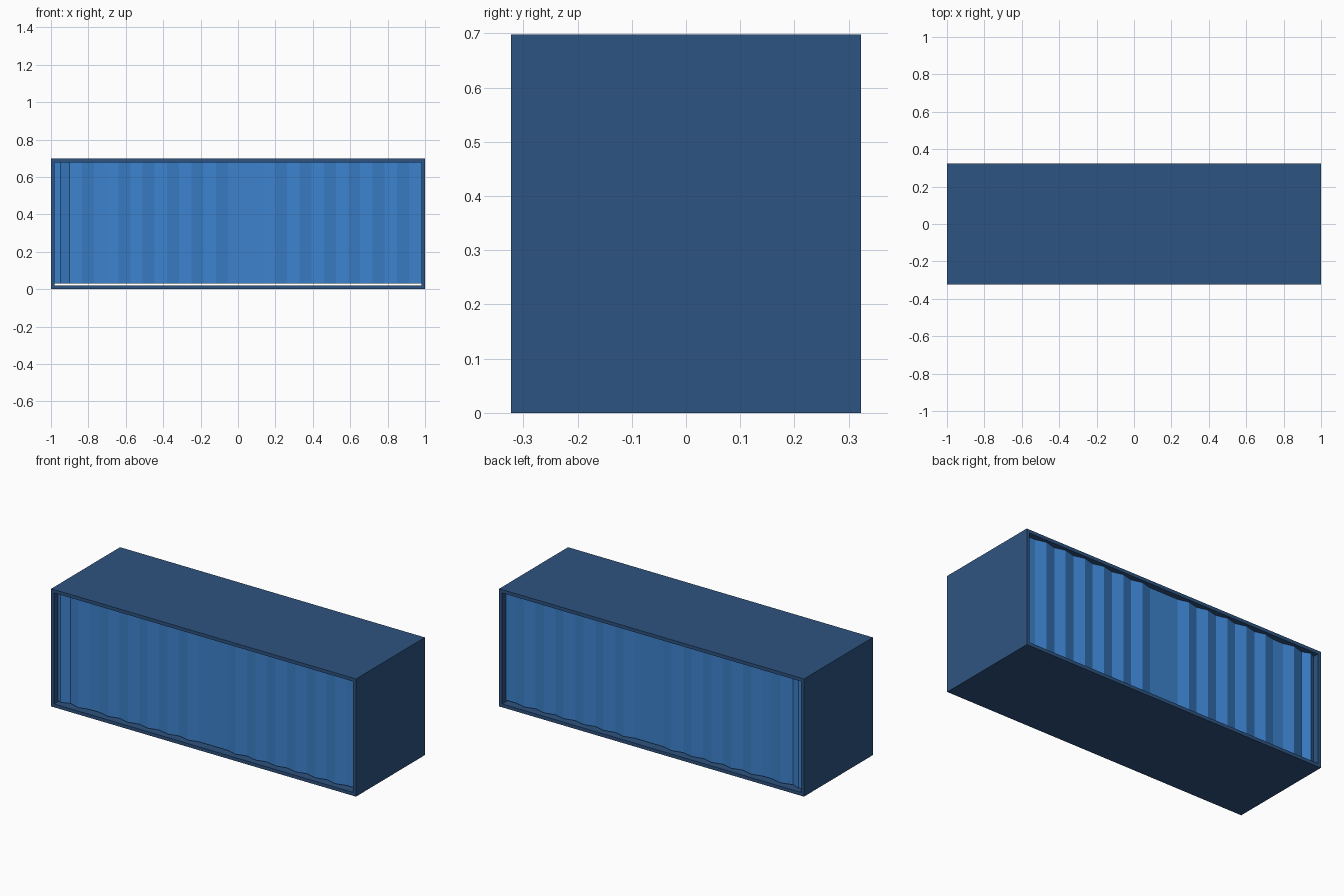
import bpy, bmesh

if "Cube" in bpy.data.objects:
    bpy.data.objects.remove(bpy.data.objects["Cube"])

W, D, H, T = 2.0, 0.645, 0.698, 0.02   # outer size and wall thickness


def material(name, rgb):
    m = bpy.data.materials.new(name)
    m.diffuse_color = (*rgb, 1)
    m.use_nodes = True
    m.node_tree.nodes["Principled BSDF"].inputs["Base Color"].default_value = m.diffuse_color
    return m


frame_blue = material("dark_blue", (0.027, 0.088, 0.220))
panel_blue = material("bright_blue", (0.045, 0.223, 0.610))


def finish(bm, name, mat):
    bmesh.ops.recalc_face_normals(bm, faces=bm.faces)
    me = bpy.data.meshes.new(name)
    bm.to_mesh(me)
    bm.free()
    ob = bpy.data.objects.new(name, me)
    bpy.context.collection.objects.link(ob)
    me.materials.append(mat)
    return ob


# frame: rectangular tube open at front and back
bm = bmesh.new()
rings = []
for y in (-D / 2, D / 2):
    for t in (0, T):
        x = W / 2 - t
        rings.append([bm.verts.new((px, y, pz)) for px, pz in
                      ((-x, t), (x, t), (x, H - t), (-x, H - t))])
fo, fi, bo, bi = rings
for a, b in ((fo, fi), (fi, bi), (bi, bo), (bo, fo)):
    for i in range(4):
        j = (i + 1) % 4
        bm.faces.new((a[i], a[j], b[j], b[i]))
finish(bm, "container_frame", frame_blue)

# corrugated side profile: (x, depth behind the frame face)
OUT, IN, P, S = 0.018, 0.034, 0.1305, 0.064
prof = [(-0.98, IN), (-0.95, OUT), (-0.90, IN + 0.004),
        (-0.834, OUT), (-0.77, IN), (-0.705, IN)]
for i in range(5):
    prof += [(-0.64 + i * P, OUT), (-0.64 + i * P + S, IN)]
prof += [(0.134, IN)]
for i in range(6):
    prof += [(0.198 + i * P, OUT), (0.198 + i * P + S, IN)]
prof += [(0.98, IN)]

# front and back corrugated walls, mirrored in y
SHEET = 0.003
for name, s in (("front_corrugated_wall", -1), ("back_corrugated_wall", 1)):
    bm = bmesh.new()
    outline = [(x, s * (D / 2 - d)) for x, d in prof]
    outline += [(x, s * (D / 2 - d - SHEET)) for x, d in reversed(prof)]
    n = len(prof)
    low = [bm.verts.new((x, y, 0.03)) for x, y in outline]
    top = [bm.verts.new((x, y, H - T)) for x, y in outline]
    m = len(outline)
    for i in range(m):
        j = (i + 1) % m
        bm.faces.new((low[i], low[j], top[j], top[i]))
    for ring in (low, top):
        for i in range(n - 1):
            bm.faces.new((ring[i], ring[i + 1], ring[m - 2 - i], ring[m - 1 - i]))
    finish(bm, name, panel_blue)
